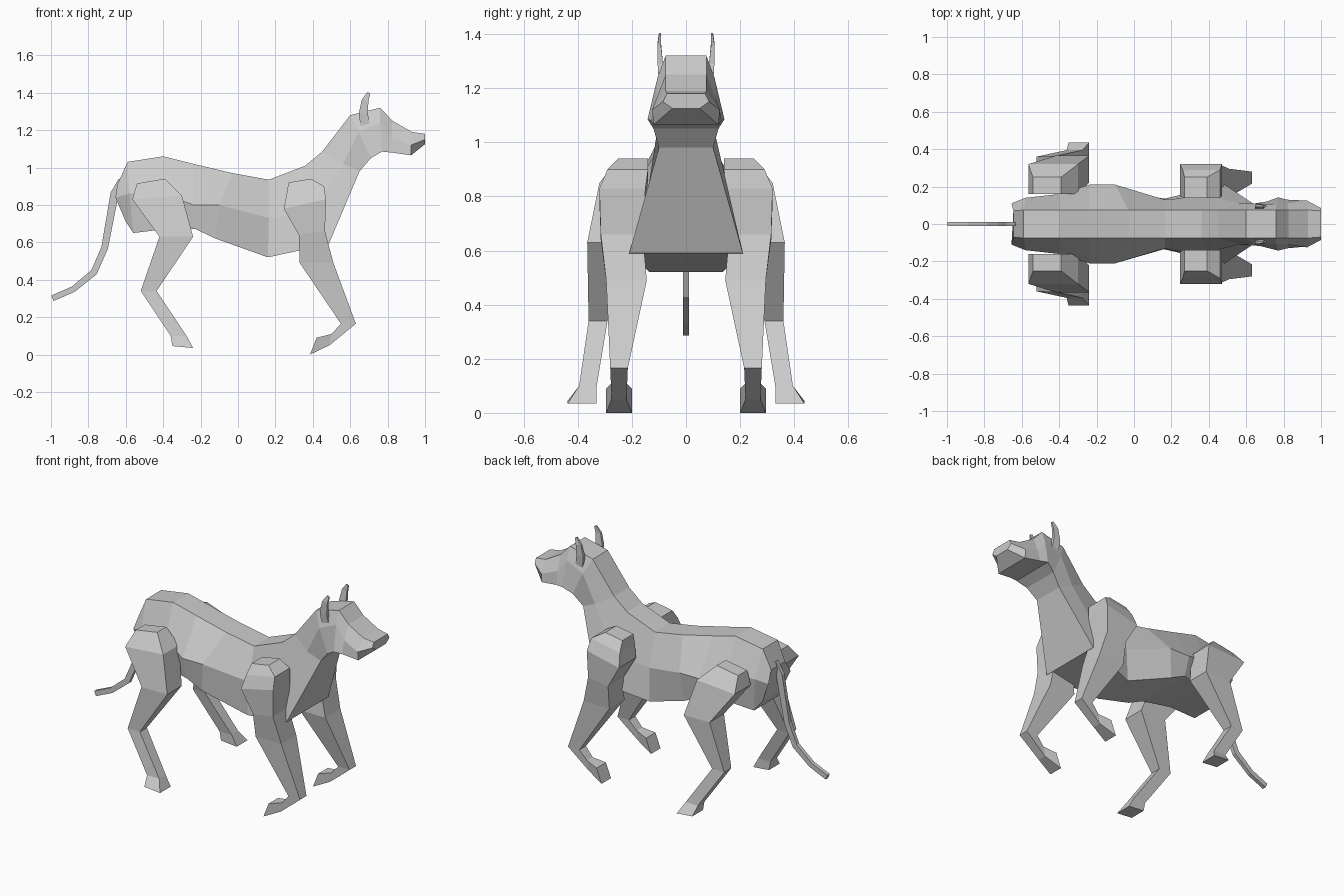
import bpy, bmesh
from mathutils import Vector


def loft(name, rings, mirror=False):
    """Skin a list of equal-length point rings and cap both ends."""
    bm = bmesh.new()
    vs = [[bm.verts.new(p) for p in r] for r in rings]
    n = len(rings[0])
    for a, b in zip(vs, vs[1:]):
        for i in range(n):
            j = (i + 1) % n
            bm.faces.new((a[i], a[j], b[j], b[i]))
    bm.faces.new(vs[0])
    bm.faces.new(vs[-1][::-1])
    bmesh.ops.recalc_face_normals(bm, faces=bm.faces)
    me = bpy.data.meshes.new(name)
    bm.to_mesh(me)
    bm.free()
    ob = bpy.data.objects.new(name, me)
    bpy.context.collection.objects.link(ob)
    if mirror:
        m = ob.modifiers.new("Mirror", 'MIRROR')
        m.use_axis = (False, True, False)
        m.use_mirror_merge = False
    return ob


def hexa(top, mid, bot):
    """Six-sided body section from (x, z, half width) at three levels."""
    right = [(x, -w, z) for x, z, w in (top, mid, bot)]
    left = [(x, w, z) for x, z, w in (bot, mid, top)]
    return right + left


def quad(x0, z0, x1, z1, y0, y1):
    """Four-sided limb section between a back and a front point."""
    return [(x0, y0, z0), (x1, y0, z1), (x1, y1, z1), (x0, y1, z0)]


def strip(path):
    """Four-sided sections along an xz path of (x, z, half depth, y, half width)."""
    out = []
    for i, (x, z, h, y, w) in enumerate(path):
        a, b = path[max(i - 1, 0)], path[min(i + 1, len(path) - 1)]
        d = Vector((b[0] - a[0], b[1] - a[1])).normalized() * h
        out.append(quad(x - d.y, z + d.x, x + d.y, z - d.x, y - w, y + w))
    return out


# Body sections from rump to neck
haunch = hexa((-.59, 1.03, .075), (-.58, .86, .14), (-.56, .65, .12))
loin = hexa((-.24, 1.02, .075), (-.24, .80, .21), (-.225, .67, .19))
chest = hexa((.36, 1.01, .075), (.40, .76, .15), (.485, .59, .21))
nape = hexa((.45, 1.085, .075), (.56, 1.02, .11), (.65, .98, .10))
poll = hexa((.60, 1.28, .075), (.645, 1.19, .11), (.71, 1.05, .12))

# Rump
loft("rump", [hexa((-.645, .91, .07), (-.655, .84, .11), (-.60, .71, .09)), haunch,
              hexa((-.40, 1.06, .075), (-.40, .86, .16), (-.39, .67, .14)), loin])
# Torso
loft("torso", [loin,
               hexa((-.03, .97, .075), (-.10, .80, .21), (-.12, .62, .19)),
               hexa((.165, .935, .075), (.165, .73, .13), (.16, .52, .135)), chest])
# Neck
loft("neck", [chest, nape, poll])
# Head and muzzle
loft("head", [poll,
              hexa((.76, 1.32, .075), (.76, 1.24, .105), (.77, 1.085, .142)),
              hexa((.825, 1.25, .075), (.82, 1.16, .11), (.82, 1.08, .13)),
              hexa((.93, 1.19, .075), (.925, 1.12, .125), (.925, 1.065, .12)),
              hexa((1.0, 1.18, .07), (1.0, 1.15, .085), (1.0, 1.125, .05))])

# Ears
loft("ears", strip([(.68, 1.22, .025, .088, .012), (.67, 1.29, .024, .095, .010),
                    (.68, 1.36, .018, .099, .007), (.70, 1.40, .008, .096, .004)]), True)

# Tail
loft("tail", strip([(-.62, .93, .02, 0, .012), (-.66, .86, .022, 0, .012),
                    (-.713, .57, .018, 0, .012), (-.77, .44, .018, 0, .012),
                    (-.88, .35, .016, 0, .012), (-.992, .301, .016, 0, .012)]))

# Front legs
loft("front_legs", [quad(.27, .92, .39, .94, .14, .25),
                    quad(.26, .86, .46, .90, .14, .29),
                    quad(.245, .78, .47, .83, .15, .32),
                    quad(.325, .64, .465, .66, .16, .315),
                    quad(.33, .49, .51, .49, .145, .295),
                    quad(.55, .165, .63, .165, .215, .28),
                    quad(.50, .11, .49, .05, .22, .275),
                    quad(.42, .09, .385, 0, .20, .295)], True)

# Hind legs
loft("hind_legs", [quad(-.54, .915, -.39, .94, .16, .25),
                   quad(-.565, .83, -.30, .85, .16, .32),
                   quad(-.42, .63, -.24, .63, .22, .365),
                   quad(-.52, .34, -.435, .34, .29, .36),
                   quad(-.36, .10, -.275, .10, .33, .395),
                   quad(-.35, .045, -.24, .035, .33, .437)], True)
